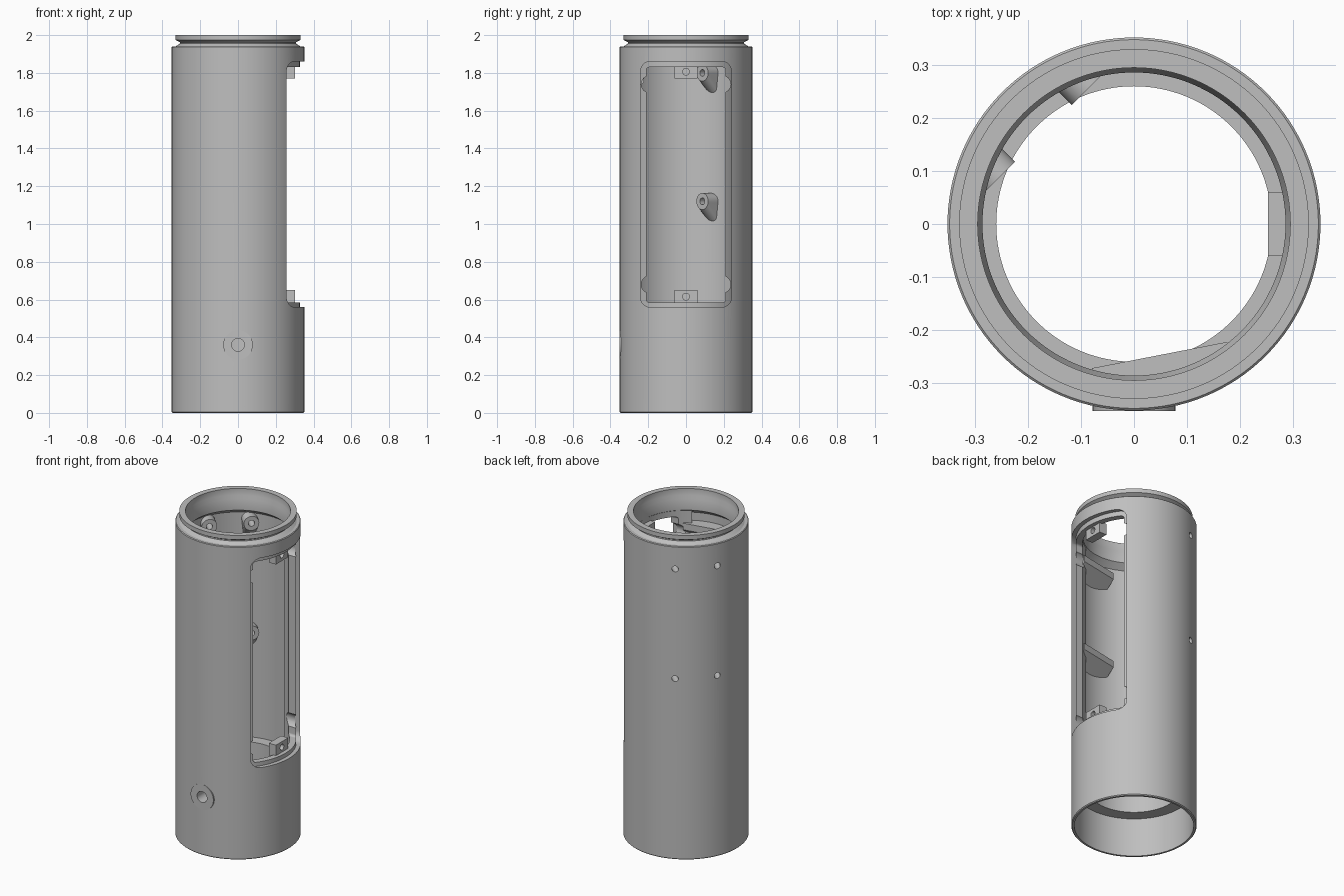
import bpy, bmesh, math
from mathutils import Matrix, Vector

old = bpy.data.objects.get("Cube")
if old:
    bpy.data.objects.remove(old, do_unlink=True)

grey = bpy.data.materials.new("light_grey")
grey.use_nodes = True
COLOUR = (0.52, 0.52, 0.52, 1)
grey.diffuse_color = COLOUR
grey.node_tree.nodes["Principled BSDF"].inputs["Base Color"].default_value = COLOUR


def finish(bm, name):
    bmesh.ops.recalc_face_normals(bm, faces=bm.faces)
    mesh = bpy.data.meshes.new(name)
    bm.to_mesh(mesh)
    bm.free()
    mesh.materials.append(grey)
    ob = bpy.data.objects.new(name, mesh)
    bpy.context.collection.objects.link(ob)
    return ob


def lathe(name, profile, steps=128):
    """Closed (radius, height) outline turned about z."""
    bm = bmesh.new()
    verts = [bm.verts.new((r, 0, z)) for r, z in profile]
    edges = [bm.edges.new((v, verts[i - 1])) for i, v in enumerate(verts)]
    bmesh.ops.spin(bm, geom=verts + edges, cent=(0, 0, 0), axis=(0, 0, 1),
                   angle=math.tau, steps=steps, use_merge=True)
    bmesh.ops.remove_doubles(bm, verts=bm.verts, dist=1e-5)
    return finish(bm, name)


def block(name, lo, hi, radius=0):
    """Box between two corners, with its x-running edges rounded."""
    bm = bmesh.new()
    bmesh.ops.create_cube(bm, size=1)
    lo, hi = Vector(lo), Vector(hi)
    for v in bm.verts:
        v.co = [l + (c + 0.5) * (h - l) for l, h, c in zip(lo, hi, v.co)]
    if radius:
        sides = [e for e in bm.edges if abs(e.verts[0].co.x - e.verts[1].co.x) > 1e-4]
        bmesh.ops.bevel(bm, geom=sides, offset=radius, segments=8,
                        profile=0.5, affect='EDGES')
    return finish(bm, name)


def rod(name, start, end, radius, segments=32):
    bm = bmesh.new()
    start, end = Vector(start), Vector(end)
    axis = end - start
    turn = axis.to_track_quat('Z', 'Y').to_matrix().to_4x4()
    bmesh.ops.create_cone(bm, cap_ends=True, segments=segments, radius1=radius,
                          radius2=radius, depth=axis.length,
                          matrix=Matrix.Translation((start + end) / 2) @ turn)
    return finish(bm, name)


def boolean(ob, cutters, operation='DIFFERENCE'):
    for cutter in cutters:
        mod = ob.modifiers.new("cut", 'BOOLEAN')
        mod.operation, mod.solver, mod.object = operation, 'EXACT', cutter
        bpy.context.view_layer.objects.active = ob
        bpy.ops.object.modifier_apply(modifier=mod.name)
        bpy.data.objects.remove(cutter, do_unlink=True)


def smooth(ob):
    bpy.ops.object.select_all(action='DESELECT')
    ob.select_set(True)
    bpy.context.view_layer.objects.active = ob
    bpy.ops.object.shade_smooth_by_angle(angle=math.radians(30))


def diagonal(depth, side, z):
    """Point measured along and across the back-left diagonal."""
    s = math.sqrt(0.5)
    return Vector((s * (side - depth), s * (side + depth), z))


def core(radius=0.338):
    return rod("core", (0, 0, 0), (0, 0, 2), radius, 128)


screws = [(side, z) for side in (-0.12, 0.12) for z in (1.8, 1.12)]


def screw_hole(side, z):
    return rod("hole", diagonal(0.2, side, z), diagonal(0.4, side, z), 0.018)


# Tubular housing: grooved neck, inner top collar and lower inner shelf
housing = lathe("housing", [
    (0.347, 0), (0.352, 0.005), (0.352, 1.936), (0.348, 1.94), (0.33, 1.94),
    (0.308, 1.955), (0.308, 1.962), (0.33, 1.974), (0.33, 2), (0.295, 2),
    (0.295, 1.96), (0.286, 1.94), (0.286, 1.87), (0.325, 1.84), (0.325, 0.45),
    (0.26, 0.45), (0.26, 0.24), (0.335, 0.24), (0.335, 0)])
boolean(housing, [block("window", (0.1, -0.24, 0.56), (0.5, 0.24, 1.86), 0.05)])
boolean(housing, [screw_hole(*s) for s in screws])
boolean(housing, [rod("port", (0, -0.2, 0.36), (0, -0.5, 0.36), 0.034)])

# Recessed lip behind the window, with relieved corners
lip = lathe("window_lip", [(0.29, 0.52), (0.327, 0.52), (0.327, 1.88), (0.29, 1.88)])
boolean(lip, [block("sector", (0.1, -0.255, 0.4), (0.5, 0.255, 2))], 'INTERSECT')
boolean(lip, [block("opening", (0.1, -0.21, 0.585), (0.5, 0.21, 1.83), 0.015)])
boolean(lip, [rod("relief", (0.1, y, z), (0.5, y, z), 0.045)
              for y in (-0.192, 0.192) for z in (0.68, 1.74)])

# Cover screw tabs at the ends of the window
tabs = []
for name, low, high, hole in (("lower_tab", 0.575, 0.65, 0.615),
                              ("upper_tab", 1.77, 1.84, 1.806)):
    tab = block(name, (0.253, -0.06, low), (0.302, 0.06, high))
    boolean(tab, [rod("hole", (0.2, 0, hole), (0.4, 0, hole), 0.018)])
    tabs.append(tab)

# Screw bosses with flared undersides on the inner wall
bosses = []
for side, z in screws:
    bm = bmesh.new()
    for depth, drop, radius in ((0.242, 0, 0.044), (0.335, 0, 0.044), (0.335, 0.1, 0.034)):
        for i in range(32):
            a = math.tau * i / 32
            bm.verts.new(diagonal(depth, side + radius * math.cos(a),
                                  z - drop + radius * math.sin(a)))
    hull = bmesh.ops.convex_hull(bm, input=bm.verts)
    loose = {g for g in hull["geom_interior"] if isinstance(g, bmesh.types.BMVert)}
    bmesh.ops.delete(bm, geom=list(loose), context='VERTS')
    boss = finish(bm, "screw_boss")
    boolean(boss, [core()], 'INTERSECT')
    boolean(boss, [screw_hole(side, z)])
    bosses.append(boss)

# Straight ledges with sloping undersides on the front inner wall
ledges = []
for top in (1.79, 1.22):
    bm = bmesh.new()
    outline = [(0.252, top), (0.34, top), (0.34, top - 0.13), (0.252, top - 0.04)]
    ends = [[bm.verts.new((x, -d, z)) for d, z in outline] for x in (-0.13, 0.13)]
    bm.faces.new(ends[0])
    bm.faces.new(ends[1])
    for i in range(4):
        bm.faces.new((ends[0][i - 1], ends[0][i], ends[1][i], ends[1][i - 1]))
    bmesh.ops.rotate(bm, verts=bm.verts, matrix=Matrix.Rotation(math.radians(11), 3, 'Z'))
    ledge = finish(bm, "inner_ledge")
    boolean(ledge, [core()], 'INTERSECT')
    ledges.append(ledge)

# Flat round seat about the front port
seat = rod("port_seat", (0, -0.3, 0.36), (0, -0.3525, 0.36), 0.078, 64)
boolean(seat, [rod("hole", (0, -0.2, 0.36), (0, -0.5, 0.36), 0.034)])

for part in [housing, lip, seat] + tabs + bosses + ledges:
    smooth(part)
